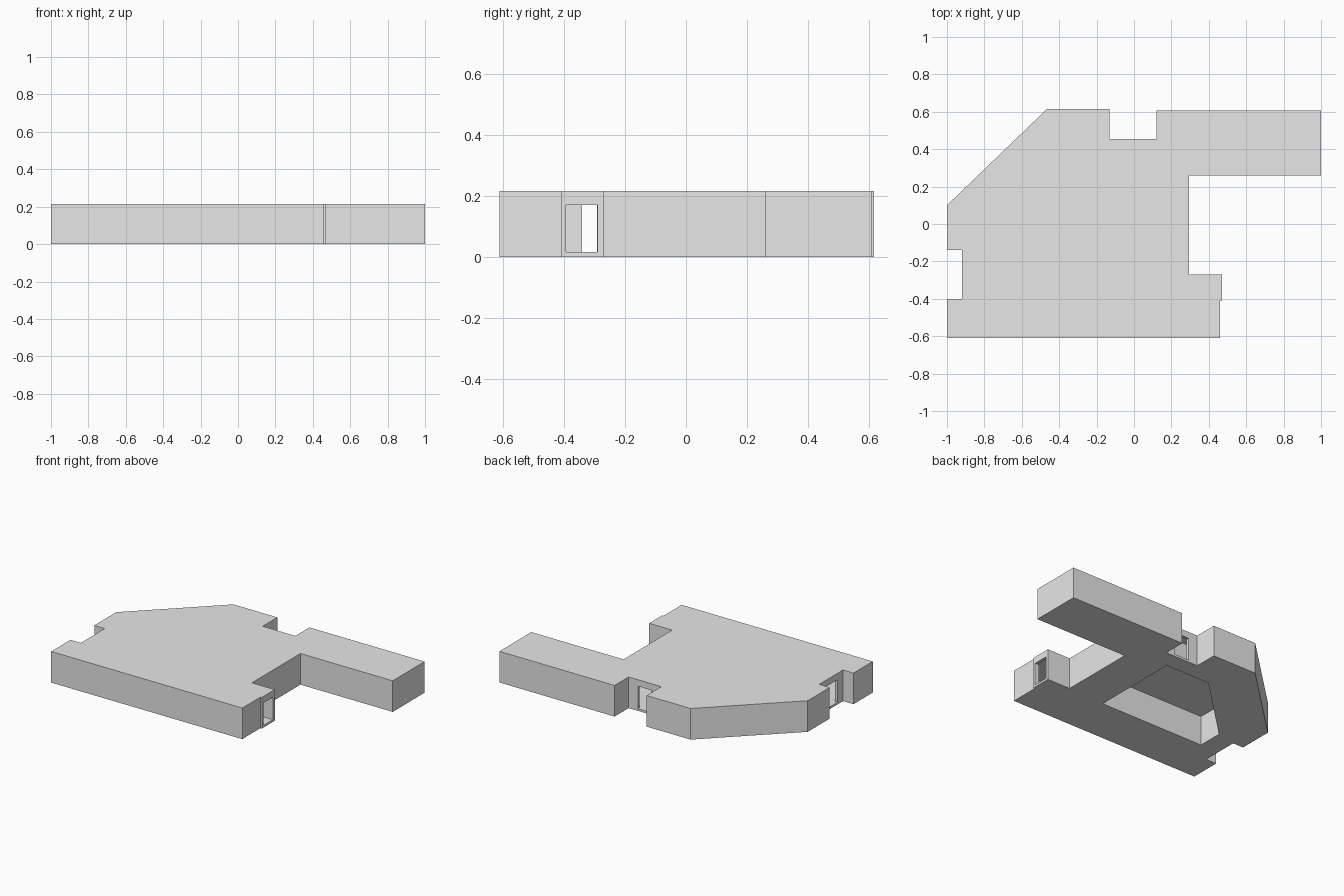
import bpy
import bmesh
from mathutils import Vector

cube = bpy.data.objects.get("Cube")
if cube:
    bpy.data.objects.remove(cube, do_unlink=True)

HEIGHT = 0.215
FLOOR, CEILING, LINTEL = 0.015, 0.203, 0.17
WALL = 0.02

grey = bpy.data.materials.new("plain_grey")
grey.use_nodes = True
grey.diffuse_color = (0.8, 0.8, 0.8, 1)
grey.node_tree.nodes["Principled BSDF"].inputs["Base Color"].default_value = (0.8, 0.8, 0.8, 1)


def prism(name, outline, z0, z1):
    """Extrude a counter-clockwise plan outline between two heights."""
    bm = bmesh.new()
    face = bm.faces.new([bm.verts.new((x, y, z0)) for x, y in outline])
    top = bmesh.ops.extrude_face_region(bm, geom=[face])["geom"]
    bmesh.ops.translate(bm, vec=(0, 0, z1 - z0),
                        verts=[v for v in top if isinstance(v, bmesh.types.BMVert)])
    bmesh.ops.recalc_face_normals(bm, faces=bm.faces)
    mesh = bpy.data.meshes.new(name)
    bm.to_mesh(mesh)
    bm.free()
    mesh.materials.append(grey)
    obj = bpy.data.objects.new(name, mesh)
    bpy.context.collection.objects.link(obj)
    return obj


def inset(outline, distance):
    """Offset a counter-clockwise outline inwards (negative moves outwards)."""
    pts = [Vector(p) for p in outline]
    result = []
    for i, p in enumerate(pts):
        a = (p - pts[i - 1]).normalized()
        b = (pts[(i + 1) % len(pts)] - p).normalized()
        na, nb = Vector((-a.y, a.x)), Vector((-b.y, b.x))
        result.append(p + (na + nb) * distance / (1 + na.dot(nb)))
    return result


def cut(target, cutter):
    """Subtract the cutter, then discard it."""
    cutter.hide_render = True
    mod = target.modifiers.new("cut", "BOOLEAN")
    mod.operation = "DIFFERENCE"
    mod.solver = "EXACT"
    mod.object = cutter
    bpy.context.view_layer.update()
    graph = bpy.context.evaluated_depsgraph_get()
    mesh = bpy.data.meshes.new_from_object(target.evaluated_get(graph))
    target.modifiers.clear()
    target.data = mesh
    bpy.data.objects.remove(cutter, do_unlink=True)


def rect(x0, x1, y0, y1):
    return [(x0, y0), (x1, y0), (x1, y1), (x0, y1)]


# Outer plan of the building, with its entrance recesses and side wing
plan = [(-1, -0.61), (0.46, -0.61), (0.46, -0.41), (0.47, -0.41),
        (0.47, -0.27), (0.295, -0.27), (0.295, 0.26), (1, 0.26),
        (1, 0.608), (0.12, 0.608), (0.12, 0.455), (-0.13, 0.455),
        (-0.13, 0.615), (-0.465, 0.615), (-1, 0.1), (-1, -0.14),
        (-0.92, -0.14), (-0.92, -0.4), (-1, -0.4)]

# Central court, open underneath and covered by the roof
court = [(-0.78, -0.283), (0.015, -0.283), (0.015, 0.335), (-0.32, 0.335), (-0.78, -0.11)]

building = prism("building_shell", plan, 0, HEIGHT)

# Hollow ring of rooms between the outer walls and the court
rooms = prism("rooms_cutter", inset(plan, WALL), FLOOR, CEILING)
cut(rooms, prism("court_walls_cutter", inset(court, -0.008), -0.1, 0.4))
cut(building, rooms)
cut(building, prism("court_cutter", court, -0.1, CEILING))

# Doorways at the east, west and north entrances
doorways = [rect(0.42, 0.5, -0.393, -0.29),
            rect(-0.95, -0.88, -0.34, -0.2),
            rect(-0.06, 0.05, 0.41, 0.48)]
for opening in doorways:
    cut(building, prism("doorway_cutter", opening, FLOOR, LINTEL))
